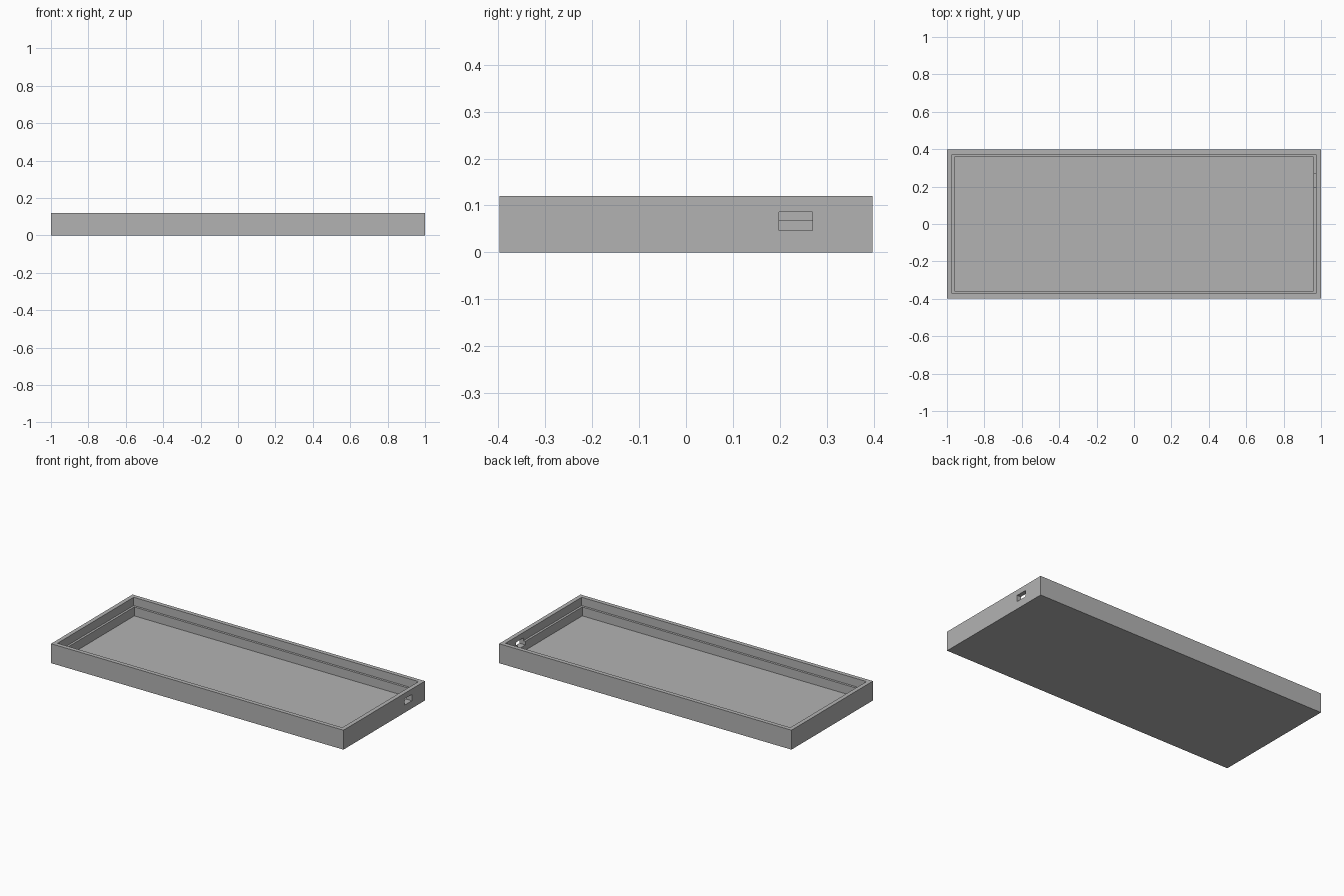
import bpy
from mathutils import Vector

old = bpy.data.objects.get("Cube")
if old:
    bpy.data.objects.remove(old, do_unlink=True)

# Overall sizes
HALF_X, HALF_Y, HEIGHT = 1.0, 0.398, 0.12
RIM_WALL, LOWER_WALL = 0.026, 0.04
FLOOR_Z, LEDGE_Z = 0.014, 0.069
ABOVE = HEIGHT + 0.1

grey = bpy.data.materials.new("plain grey")
grey.use_nodes = True
colour = (0.45, 0.45, 0.45, 1)
grey.diffuse_color = colour
grey.node_tree.nodes["Principled BSDF"].inputs["Base Color"].default_value = colour


def box(name, low, high):
    """Box between two opposite corners."""
    low, high = Vector(low), Vector(high)
    bpy.ops.mesh.primitive_cube_add(size=1)
    obj = bpy.context.object
    obj.name = obj.data.name = name
    for v in obj.data.vertices:
        v.co = (low + high) / 2 + v.co * (high - low)
    obj.data.materials.append(grey)
    return obj


def cut(body, cutter):
    """Subtract the cutter from the body, then discard it."""
    cutter.hide_render = True
    mod = body.modifiers.new(cutter.name, 'BOOLEAN')
    mod.operation = 'DIFFERENCE'
    mod.solver = 'EXACT'
    mod.object = cutter
    bpy.context.view_layer.objects.active = body
    bpy.ops.object.modifier_apply(modifier=mod.name)
    bpy.data.objects.remove(cutter, do_unlink=True)


def recess(name, wall, bottom):
    """Rectangular pocket that leaves the given wall thickness."""
    x, y = HALF_X - wall, HALF_Y - wall
    return box(name, (-x, -y, bottom), (x, y, ABOVE))


# Tray body with a deep pocket and a wider shallow one forming the lid ledge
tray = box("tray", (-HALF_X, -HALF_Y, 0), (HALF_X, HALF_Y, HEIGHT))
cut(tray, recess("main_pocket", LOWER_WALL, FLOOR_Z))
cut(tray, recess("lid_ledge", RIM_WALL, LEDGE_Z))

# Cable port through the left end wall
cut(tray, box("cable_port", (0.9, 0.198, 0.047), (1.1, 0.27, 0.086)))
